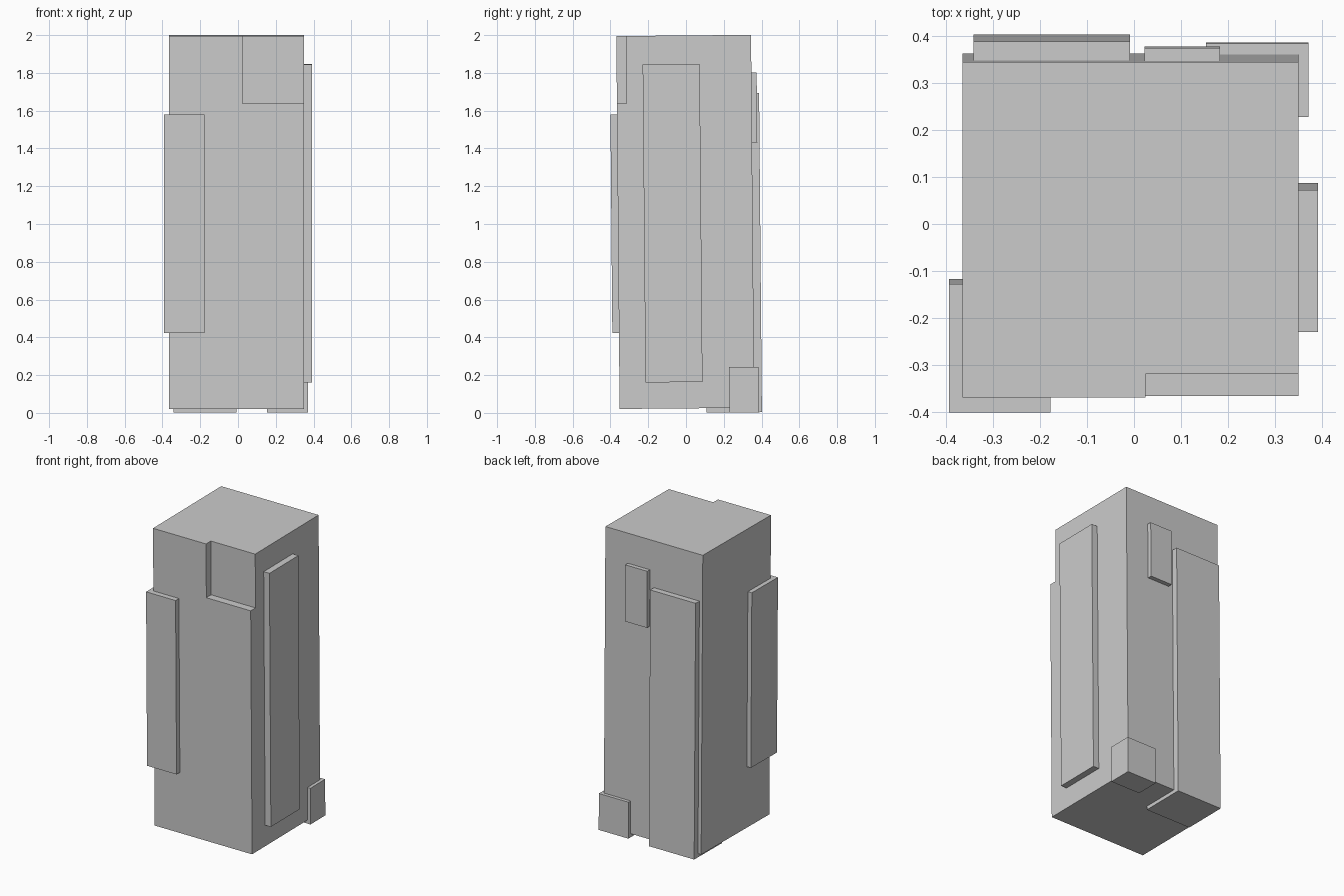
import bpy, bmesh
from mathutils import Matrix, Vector

if "Cube" in bpy.data.objects:
    bpy.data.objects.remove(bpy.data.objects["Cube"])

# The whole model leans very slightly towards the front
LEAN = Matrix.Translation((0, 0, 1)) @ Matrix.Rotation(0.0088, 4, 'X') @ Matrix.Translation((0, 0, -1))


def box(name, x, y, z):
    """Leaning box from (min, max) ranges."""
    bm = bmesh.new()
    bmesh.ops.create_cube(bm, size=1)
    size = Vector((x[1] - x[0], y[1] - y[0], z[1] - z[0]))
    centre = Vector((x[0] + x[1], y[0] + y[1], z[0] + z[1])) / 2
    bm.transform(LEAN @ Matrix.Translation(centre) @ Matrix.Diagonal(size).to_4x4())
    mesh = bpy.data.meshes.new(name)
    bm.to_mesh(mesh)
    bm.free()
    ob = bpy.data.objects.new(name, mesh)
    bpy.context.collection.objects.link(ob)
    return ob


# Main block with a notch in its top front right corner
body = box("main_block", (-0.364, 0.349), (-0.36, 0.353), (0.024, 1.998))
cutter = box("notch_cutter", (0.024, 0.5), (-0.5, -0.31), (1.641, 2.2))
cutter.hide_render = True
mod = body.modifiers.new("notch", 'BOOLEAN')
mod.operation = 'DIFFERENCE'
mod.solver = 'EXACT'
mod.object = cutter
bpy.context.view_layer.objects.active = body
bpy.ops.object.modifier_apply(modifier=mod.name)
bpy.data.objects.remove(cutter)

# Slabs standing proud of the block
box("left_front_slab", (-0.393, -0.177), (-0.395, -0.122), (0.427, 1.582))
box("right_slab", (0.25, 0.391), (-0.222, 0.08), (0.163, 1.847))
box("back_slab", (-0.341, -0.009), (0.1, 0.393), (0.0, 1.69))
box("back_small_panel", (0.022, 0.183), (0.25, 0.381), (1.427, 1.80))
box("back_right_foot", (0.153, 0.37), (0.221, 0.376), (0.0, 0.24))
